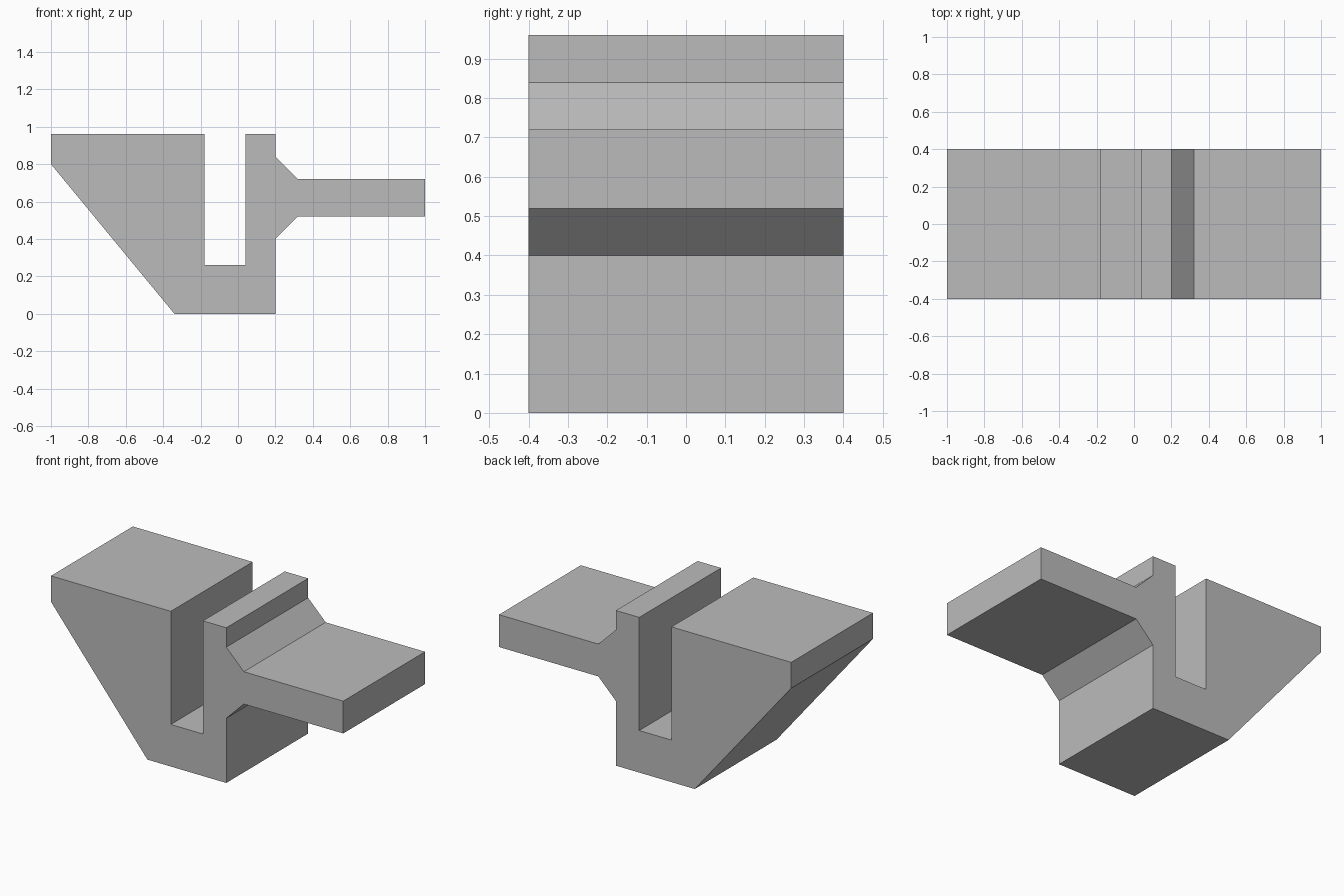
import bpy
import bmesh
from mathutils import Vector

cube = bpy.data.objects.get("Cube")
if cube:
    bpy.data.objects.remove(cube, do_unlink=True)

HALF_DEPTH = 0.4

# Plain grey material
grey = bpy.data.materials.new("plain grey")
grey.use_nodes = True
colour = (0.5, 0.5, 0.5, 1.0)
grey.diffuse_color = colour
grey.node_tree.nodes["Principled BSDF"].inputs["Base Color"].default_value = colour


def extrude_profile(name, points, material):
    """Extrude an (x, z) outline evenly to the front and back."""
    bm = bmesh.new()
    face = bm.faces.new([bm.verts.new((x, -HALF_DEPTH, z)) for x, z in points])
    result = bmesh.ops.extrude_face_region(bm, geom=[face], use_keep_orig=True)
    moved = [v for v in result["geom"] if isinstance(v, bmesh.types.BMVert)]
    bmesh.ops.translate(bm, verts=moved, vec=Vector((0, 2 * HALF_DEPTH, 0)))
    bmesh.ops.recalc_face_normals(bm, faces=bm.faces)
    mesh = bpy.data.meshes.new(name)
    bm.to_mesh(mesh)
    bm.free()
    mesh.materials.append(material)
    obj = bpy.data.objects.new(name, mesh)
    bpy.context.scene.collection.objects.link(obj)
    return obj


# Slotted bracket: sloped block, slot, upright wall and chamfered shelf
outline = [
    (-1.0, 0.96), (-1.0, 0.80), (-0.34, 0.0), (0.20, 0.0),   # sloped block and base
    (0.20, 0.40), (0.32, 0.52), (1.0, 0.52),                 # shelf underside
    (1.0, 0.72), (0.32, 0.72), (0.20, 0.84),                 # shelf top
    (0.20, 0.96), (0.04, 0.96),                              # upright wall
    (0.04, 0.26), (-0.18, 0.26), (-0.18, 0.96),              # slot
]
extrude_profile("slotted_bracket", outline, grey)
